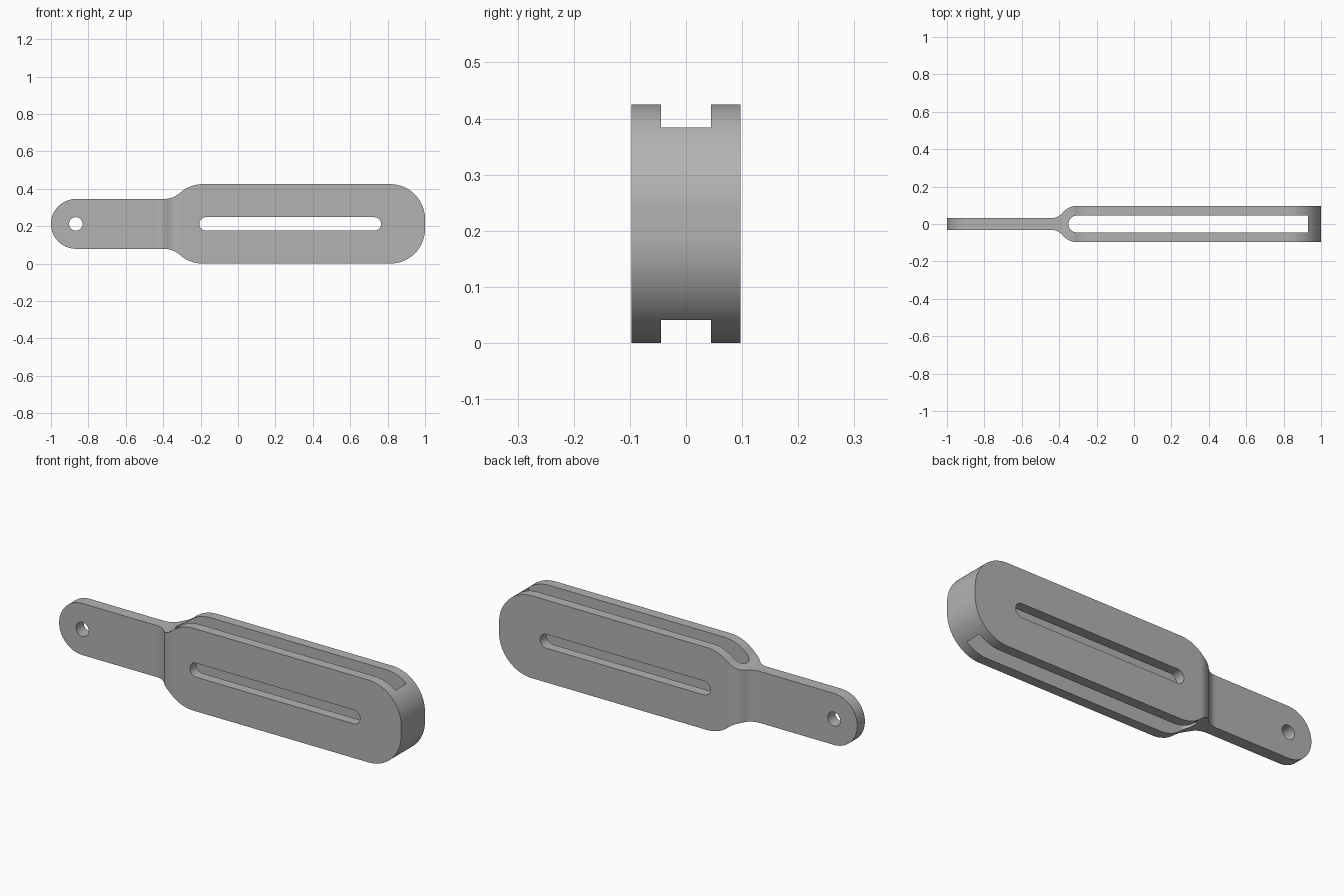
import bpy
import bmesh
from math import sin, cos, pi, acos
from mathutils import Vector

cube = bpy.data.objects.get("Cube")
if cube:
    bpy.data.objects.remove(cube, do_unlink=True)

MID = 0.2125          # height of the long axis
HALF_H = 0.2125       # half height of the wide body
HALF_T = 0.097        # half thickness of the wide body
GRIP_R = 0.133        # half height of the narrow tang
GRIP_T = 0.031        # half thickness of the narrow tang

grey = bpy.data.materials.new("steel grey")
grey.use_nodes = True
grey.diffuse_color = (0.45, 0.45, 0.45, 1)
grey.node_tree.nodes["Principled BSDF"].inputs["Base Color"].default_value = (0.45, 0.45, 0.45, 1)


def arc(cx, cy, r, start, end, steps=16):
    """Points along an arc, angles in radians."""
    return [(cx + r * cos(start + (end - start) * i / steps),
             cy + r * sin(start + (end - start) * i / steps)) for i in range(steps + 1)]


def shoulder(x_end, low, high, r_in, r_out):
    """S-curve rising from low to high, ending level at x_end."""
    turn = acos(1 - (high - low) / (r_in + r_out))
    x_start = x_end - (r_in + r_out) * sin(turn)
    rise = arc(x_start, low + r_in, r_in, -pi / 2, -pi / 2 + turn)
    crest = arc(x_end, high - r_out, r_out, pi / 2 + turn, pi / 2)
    return rise + crest[1:]


def mirrored(upper):
    """Close an upper outline with its mirror image below the axis."""
    return upper + [(x, -y) for x, y in reversed(upper) if abs(y) > 1e-5]


def capsule(x0, x1, r):
    return arc(x0, 0, r, pi / 2, 3 * pi / 2) + arc(x1, 0, r, -pi / 2, pi / 2)


def prism(name, outline, axis, depth):
    """Extrude an outline symmetrically along Y or upward axis Z."""
    bm = bmesh.new()
    if axis == "Y":
        pts = [(x, -depth, MID + v) for x, v in outline]
        push = Vector((0, 2 * depth, 0))
    else:
        pts = [(x, v, MID - depth) for x, v in outline]
        push = Vector((0, 0, 2 * depth))
    face = bm.faces.new([bm.verts.new(p) for p in pts])
    made = bmesh.ops.extrude_face_region(bm, geom=[face])["geom"]
    bmesh.ops.translate(bm, vec=push, verts=[g for g in made if isinstance(g, bmesh.types.BMVert)])
    bmesh.ops.recalc_face_normals(bm, faces=bm.faces)
    mesh = bpy.data.meshes.new(name)
    bm.to_mesh(mesh)
    bm.free()
    mesh.materials.append(grey)
    obj = bpy.data.objects.new(name, mesh)
    bpy.context.collection.objects.link(obj)
    return obj


# Side silhouette: round tang, flared shoulder, rounded body end
END_R = 0.187
side = arc(GRIP_R - 1, 0, GRIP_R, pi, pi / 2, 24)
side += shoulder(-0.187, GRIP_R, HALF_H, 0.133, 0.187)
side += arc(1 - END_R, HALF_H - END_R, END_R, pi / 2, 0, 24)
link_body = prism("slotted_link", mirrored(side), "Y", 0.3)

# Plan silhouette: thin tang swelling to the thick body
plan = [(-1.1, GRIP_T)] + shoulder(-0.305, GRIP_T, HALF_T, 0.084, HALF_T) + [(1.1, HALF_T)]
plan_form = prism("plan_form", mirrored(plan), "Z", 0.4)

# Openings: fork gap, long side slot and pin hole
gap = [(0.93, 0.045)] + arc(-0.305, 0, 0.045, pi / 2, 3 * pi / 2, 24) + [(0.93, -0.045)]
fork_gap = prism("fork_gap_cutter", gap, "Z", 0.5)
side_slot = prism("side_slot_cutter", capsule(-0.171, 0.729, 0.036), "Y", 0.4)
pin_hole = prism("pin_hole_cutter", arc(GRIP_R - 1, 0, 0.036, 0, 2 * pi, 32)[:-1], "Y", 0.4)

bpy.ops.object.select_all(action="DESELECT")
bpy.context.view_layer.objects.active = link_body
link_body.select_set(True)
for tool, how in ((plan_form, "INTERSECT"), (fork_gap, "DIFFERENCE"),
                  (side_slot, "DIFFERENCE"), (pin_hole, "DIFFERENCE")):
    tool.hide_render = True
    mod = link_body.modifiers.new(tool.name, "BOOLEAN")
    mod.operation = how
    mod.solver = "EXACT"
    mod.object = tool
    bpy.ops.object.modifier_apply(modifier=mod.name)
    bpy.data.objects.remove(tool, do_unlink=True)

# Smooth curves, crisp edges
bpy.ops.object.shade_smooth_by_angle(angle=0.52)
weighted = link_body.modifiers.new("even shading", "WEIGHTED_NORMAL")
weighted.keep_sharp = True
